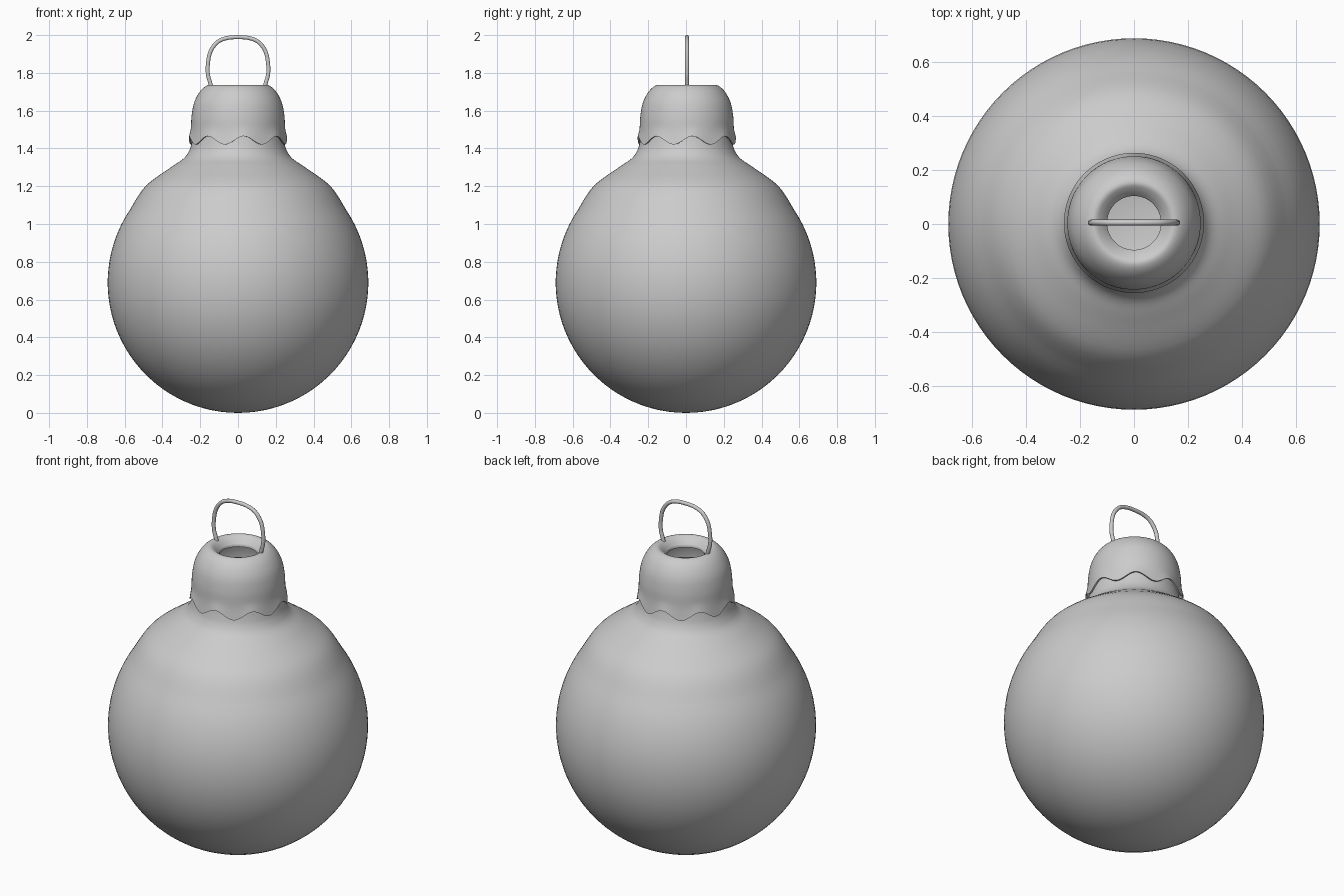
import bpy, bmesh, math

cube = bpy.data.objects.get("Cube")
if cube:
    bpy.data.objects.remove(cube, do_unlink=True)

grey = bpy.data.materials.new("plain grey")
grey.use_nodes = True
grey.diffuse_color = (0.6, 0.6, 0.6, 1)
grey.node_tree.nodes["Principled BSDF"].inputs["Base Color"].default_value = (0.6, 0.6, 0.6, 1)


def smooth_path(points, steps=5):
    """Catmull-Rom curve through 2D points."""
    pts = [points[0]] + list(points) + [points[-1]]
    out = []
    for a, b, c, d in zip(pts, pts[1:], pts[2:], pts[3:]):
        for i in range(steps):
            t = i / steps
            out.append(tuple(
                0.5 * (2 * q + (r - p) * t + (2 * p - 5 * q + 4 * r - s) * t ** 2
                       + (3 * q - p - 3 * r + s) * t ** 3)
                for p, q, r, s in zip(a, b, c, d)))
    return out + [points[-1]]


def lathe(name, profile, sides, angle):
    """Revolve an (r, z) profile around z; r = 0 becomes a pole."""
    bm = bmesh.new()
    verts = [bm.verts.new((r, 0, z)) for r, z in profile]
    edges = [bm.edges.new(pair) for pair in zip(verts, verts[1:])]
    bmesh.ops.spin(bm, geom=verts + edges, cent=(0, 0, 0), axis=(0, 0, 1),
                   angle=math.tau, steps=sides, use_duplicate=False)
    bmesh.ops.remove_doubles(bm, verts=bm.verts, dist=0.0005)
    bmesh.ops.recalc_face_normals(bm, faces=bm.faces)
    mesh = bpy.data.meshes.new(name)
    bm.to_mesh(mesh)
    bm.free()
    mesh.materials.append(grey)
    obj = bpy.data.objects.new(name, mesh)
    bpy.context.collection.objects.link(obj)
    bpy.ops.object.select_all(action="DESELECT")
    obj.select_set(True)
    bpy.context.view_layer.objects.active = obj
    bpy.ops.object.shade_smooth_by_angle(angle=math.radians(angle))
    return obj


# Round glass ball flowing into a hollow neck
R = 0.69
sphere = [(R * math.sin(a), R - R * math.cos(a))
          for a in (math.radians(4 * i) for i in range(32))]
shoulder = smooth_path([sphere[-1], (0.49, 1.2), (0.36, 1.297), (0.29, 1.345),
                        (0.26, 1.385), (0.245, 1.43), (0.23, 1.5), (0.2, 1.58)])
lathe("ball", sphere[:-1] + shoulder, 96, 60)

# Metal cap: dished hole, rounded shoulder, flared skirt, thin inner wall
outer = smooth_path([(0.1, 1.698), (0.122, 1.722), (0.148, 1.737), (0.178, 1.725),
                     (0.208, 1.692), (0.233, 1.64), (0.246, 1.57),
                     (0.25, 1.5), (0.26, 1.443)])
inner = [(0.252, 1.443), (0.241, 1.5), (0.237, 1.57), (0.222, 1.64),
         (0.19, 1.69), (0.148, 1.715), (0.1, 1.685), (0.1, 1.698)]
cap = lathe("cap", outer + inner, 128, 45)

# Scalloped hem around the skirt
WAVES, PHASE = 8, 0.12
for v in cap.data.vertices:
    weight = min(1, max(0, (1.53 - v.co.z) / 0.087))
    angle = math.atan2(v.co.x, -v.co.y)
    v.co.z += weight * 0.022 * math.cos(WAVES * (angle - PHASE))
cap.location.y = 0.004

# Bent wire hanging loop
half = [(0.134, 1.7), (0.148, 1.75), (0.159, 1.79), (0.16, 1.84), (0.147, 1.91),
        (0.11, 1.962), (0.06, 1.984)]
path = smooth_path(half + [(0, 1.989)] + [(-x, z) for x, z in reversed(half)])
wire = bpy.data.curves.new("hanging_loop", "CURVE")
wire.dimensions = "3D"
wire.bevel_depth = 0.011
wire.bevel_resolution = 3
wire.use_fill_caps = True
spline = wire.splines.new("POLY")
spline.points.add(len(path) - 1)
for point, (x, z) in zip(spline.points, path):
    point.co = (x, 0.005, z, 1)
spline.use_smooth = True
wire.materials.append(grey)
bpy.context.collection.objects.link(bpy.data.objects.new("hanging_loop", wire))
